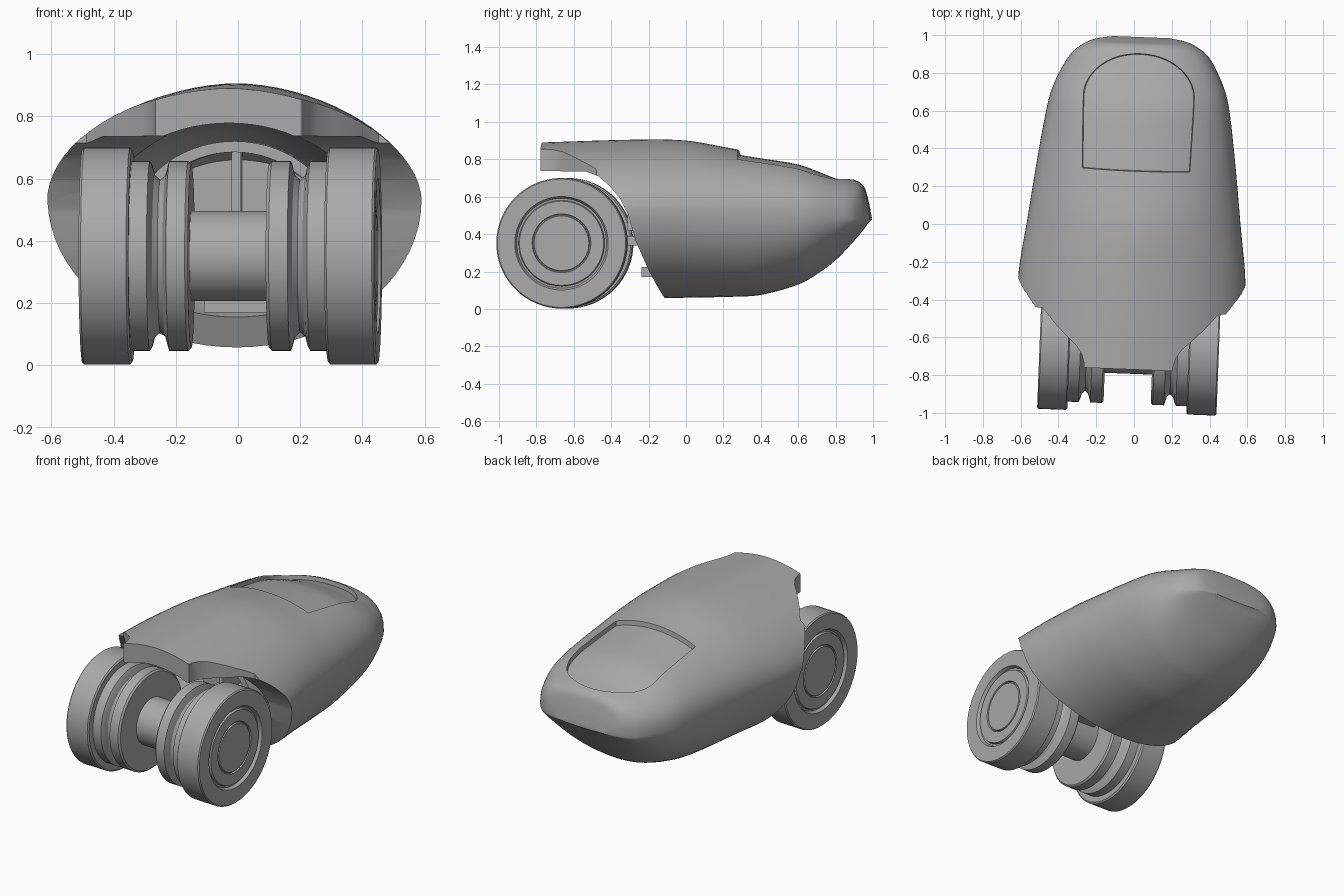
import bpy, bmesh, math
from mathutils import Matrix

if "Cube" in bpy.data.objects:
    bpy.data.objects.remove(bpy.data.objects["Cube"], do_unlink=True)

grey = bpy.data.materials.new("mid grey")
grey.use_nodes = True
grey.diffuse_color = (0.4, 0.4, 0.4, 1)
grey.node_tree.nodes["Principled BSDF"].inputs["Base Color"].default_value = (0.4, 0.4, 0.4, 1)
YAW = Matrix.Rotation(math.radians(-2.2), 4, "Z")


def finish(name, bm):
    bmesh.ops.recalc_face_normals(bm, faces=bm.faces)
    mesh = bpy.data.meshes.new(name)
    bm.to_mesh(mesh)
    bm.free()
    mesh.materials.append(grey)
    obj = bpy.data.objects.new(name, mesh)
    bpy.context.collection.objects.link(obj)
    return obj


def skin(name, rings):
    """Join equal closed rings of points into a capped solid."""
    bm = bmesh.new()
    loops = [[bm.verts.new(p) for p in ring] for ring in rings]
    for a, b in zip(loops, loops[1:]):
        for i in range(len(a)):
            j = (i + 1) % len(a)
            bm.faces.new((a[i], a[j], b[j], b[i]))
    bm.faces.new(loops[0])
    bm.faces.new(loops[-1])
    return finish(name, bm)


def box(name, x, y, z):
    return skin(name, [[(px, py, pz) for px, py in
                        ((x[0], y[0]), (x[1], y[0]), (x[1], y[1]), (x[0], y[1]))] for pz in z])


def cut(target, cutter):
    mod = target.modifiers.new("cut", "BOOLEAN")
    mod.operation = "DIFFERENCE"
    mod.solver = "EXACT"
    mod.object = cutter
    bpy.context.view_layer.objects.active = target
    bpy.ops.object.modifier_apply(modifier="cut")
    bpy.data.objects.remove(cutter, do_unlink=True)


def smooth(points, steps=5):
    """Cubic interpolation through rows of numbers, first column as parameter."""
    def slope(i, k):
        a, b = points[max(i - 1, 0)], points[min(i + 1, len(points) - 1)]
        return (b[k] - a[k]) / (b[0] - a[0])
    out = []
    for i in range(len(points) - 1):
        p, q = points[i], points[i + 1]
        h = q[0] - p[0]
        for s in range(steps):
            t = s / steps
            row = [p[0] + h * t]
            for k in range(1, len(p)):
                row.append((2*t**3 - 3*t*t + 1) * p[k] + (t**3 - 2*t*t + t) * h * slope(i, k)
                           + (3*t*t - 2*t**3) * q[k] + (t**3 - t*t) * h * slope(i + 1, k))
            out.append(row)
    return out + [list(points[-1])]


def section(y, w, mid, top, low, power, count=72):
    """Rounded cross-section with separate upper and lower halves."""
    ring = []
    for i in range(count):
        a = 2 * math.pi * i / count
        c, s = math.cos(a), math.sin(a)
        n = power if s > 0 else 2
        x = math.copysign(abs(c) ** (2 / n), c) * w
        z = mid + abs(s) ** (2 / n) * ((top - mid) if s > 0 else (low - mid))
        ring.append((x, y, z))
    return ring


# Body stations: y, half width, widest height, top, bottom, upper roundness
stations = [
    (-0.77, 0.62, 0.53, 0.89, 0.06, 1.8),
    (-0.27, 0.60, 0.53, 0.905, 0.055, 1.8),
    (0.0, 0.566, 0.53, 0.90, 0.06, 1.85),
    (0.25, 0.535, 0.52, 0.857, 0.065, 2.0),
    (0.4, 0.515, 0.515, 0.833, 0.075, 2.1),
    (0.6, 0.485, 0.505, 0.80, 0.13, 2.2),
    (0.7, 0.462, 0.50, 0.765, 0.185, 2.3),
    (0.8, 0.42, 0.495, 0.725, 0.26, 2.4),
    (0.9, 0.36, 0.485, 0.69, 0.365, 2.6),
    (0.95, 0.295, 0.48, 0.655, 0.425, 2.8),
    (0.975, 0.235, 0.48, 0.57, 0.46, 2.8),
    (0.99, 0.15, 0.48, 0.49, 0.475, 2.5)]
rows = smooth(stations)
body = skin("body_shell", [section(*r) for r in rows])

# Recessed canopy panel: arched outline, floor follows the body
floor = skin("canopy_floor", [section(y, w, m - 0.028, t - 0.028, l, n) for y, w, m, t, l, n in rows])
outline = [(-0.30, 0.27), (0.30, 0.27)]
outline += [(0.32 * math.cos(a), 0.69 + 0.245 * math.sin(a))
            for a in (math.pi * i / 32 for i in range(33))]
canopy = skin("canopy_cutter", [[(x * k, 0.6 + (y - 0.6) * k, z) for x, y in outline]
                                for z, k in ((0.5, 0.82), (1.1, 1.08))])
cut(canopy, floor)
cut(body, canopy)

# Open mouth under the hood
curve = [(0.0, -0.2), (-0.11, 0.055), (-0.18, 0.2), (-0.25, 0.37), (-0.285, 0.5), (-0.33, 0.59),
         (-0.39, 0.66), (-0.45, 0.71), (-0.52, 0.735), (-1.2, 0.74), (-1.2, -0.2)]
cut(body, skin("mouth_cutter", [[(x, y, z) for y, z in curve] for x in (-1, 1)]))

# Wheel clearance beside the hood
for side in (-1, 1):
    notch = [(0.235, -0.9), (0.235, -0.75), (0.25, -0.70), (0.28, -0.655), (0.34, -0.60),
             (0.40, -0.54), (0.45, -0.48), (0.47, -0.46), (0.9, -0.46), (0.9, -0.9)]
    cut(body, skin("notch_cutter", [[(side * x, y, z) for x, y in notch] for z in (0.5, 1.2)]))

# Hollow inside the mouth
bay = [(-1.0, 0.43, 0.45, 0.78, 0.14, 2), (-0.25, 0.43, 0.45, 0.765, 0.14, 2),
       (-0.08, 0.38, 0.45, 0.71, 0.18, 2), (0.0, 0.30, 0.45, 0.66, 0.24, 2)]
cut(body, skin("bay_cutter", [section(*r) for r in smooth(bay, 3)]))
parts = [body]

# Inner arch, rib and brackets
arch = []
for i in range(33):
    a = math.pi * i / 32
    c, s = math.cos(a), math.sin(a)
    arch.append([(c * rx, y, 0.42 + s * rz) for rx, rz, y in
                 ((0.34, 0.30, -0.3), (0.34, 0.30, -0.1), (0.30, 0.265, -0.1), (0.30, 0.265, -0.3))])
parts += [skin("inner_arch", arch),
          box("centre_rib", (-0.015, 0.015), (-0.16, 0.02), (0.2, 0.69)),
          box("axle_arm", (-0.09, 0.09), (-0.62, 0.02), (0.34, 0.39)),
          box("lower_bracket", (-0.1, 0.1), (-0.235, 0.0), (0.17, 0.225))]

# Wheels: lathed profile of distance along axle and radius
profile = [(0.1, 0.14), (0.125, 0.14), (0.125, 0.295), (0.135, 0.305), (0.195, 0.305), (0.2, 0.29),
           (0.208, 0.26), (0.225, 0.245), (0.242, 0.26), (0.25, 0.29), (0.258, 0.305),
           (0.315, 0.305), (0.315, 0.34), (0.322, 0.349), (0.468, 0.349), (0.475, 0.343),
           (0.475, 0.25), (0.455, 0.24), (0.455, 0.23), (0.468, 0.225), (0.468, 0.157),
           (0.458, 0.154), (0.458, 0.149), (0.468, 0.146)]


def lathe(name, pts):
    count = 64
    return skin(name, [[(x, -0.648 + r * math.cos(2 * math.pi * i / count),
                         0.351 + r * math.sin(2 * math.pi * i / count))
                        for i in range(count)] for x, r in pts])


for side, label in ((1, "left"), (-1, "right")):
    parts.append(lathe(label + "_wheel", [(side * x, r) for x, r in profile]))
parts.append(lathe("axle", [(-0.13, 0.145), (0.13, 0.145)]))

# Slight turn of the whole model and sharp-edged smooth shading
for obj in parts:
    obj.data.transform(YAW)
    bpy.ops.object.select_all(action="DESELECT")
    obj.select_set(True)
    bpy.context.view_layer.objects.active = obj
    bpy.ops.object.shade_smooth_by_angle(angle=math.radians(30))
